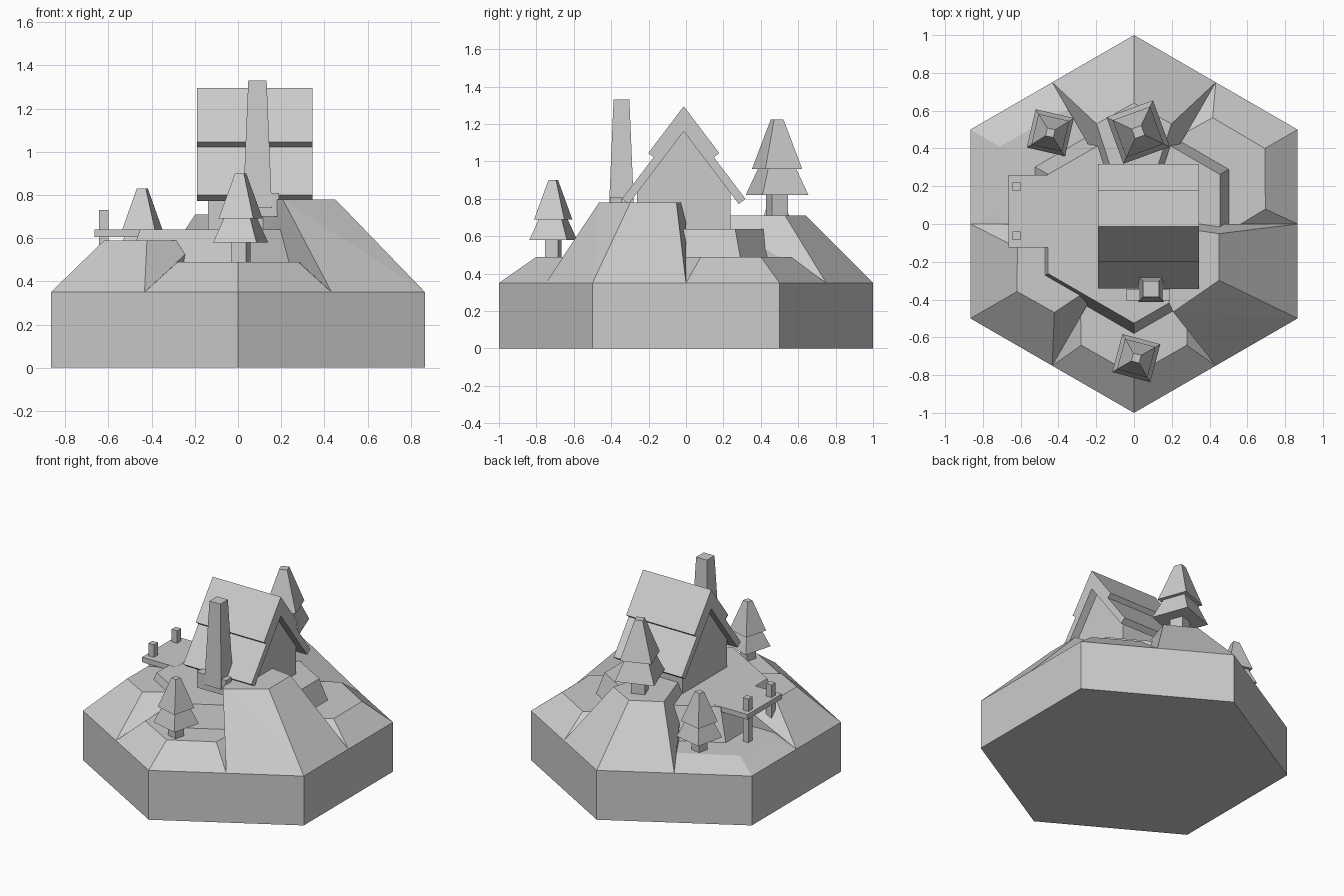
import bpy, bmesh
from math import sin, cos, radians, sqrt

if "Cube" in bpy.data.objects:
    bpy.data.objects.remove(bpy.data.objects["Cube"])


def hull(name, pts):
    """Flat-faced convex solid around a few points."""
    bm = bmesh.new()
    for p in pts:
        bm.verts.new(p)
    res = bmesh.ops.convex_hull(bm, input=bm.verts)
    junk = [v for v in bm.verts if not v.link_faces]
    bmesh.ops.delete(bm, geom=junk, context='VERTS')
    bmesh.ops.dissolve_limit(bm, angle_limit=radians(1), verts=bm.verts, edges=bm.edges)
    bmesh.ops.recalc_face_normals(bm, faces=bm.faces)
    return finish(name, bm)


def finish(name, bm):
    me = bpy.data.meshes.new(name)
    bm.to_mesh(me)
    bm.free()
    ob = bpy.data.objects.new(name, me)
    bpy.context.collection.objects.link(ob)
    return ob


def polar(r, deg, z):
    return (r * cos(radians(deg)), r * sin(radians(deg)), z)


def ring(n, r, z, turn=0, c=(0, 0)):
    return [(c[0] + r * cos(radians(turn + 360 * i / n)),
             c[1] + r * sin(radians(turn + 360 * i / n)), z) for i in range(n)]


def frustum(name, n, r0, z0, r1, z1, turn=0, c=(0, 0)):
    return hull(name, ring(n, r0, z0, turn, c) + ring(n, r1, z1, turn, c))


def box(name, x0, x1, y0, y1, z0, z1):
    return hull(name, [(x, y, z) for x in (x0, x1) for y in (y0, y1) for z in (z0, z1)])


def extrude_x(name, profile, x0, x1):
    """Extrude a (y, z) outline along x."""
    bm = bmesh.new()
    f = bm.faces.new([bm.verts.new((x0, y, z)) for y, z in profile])
    ext = bmesh.ops.extrude_face_region(bm, geom=[f])
    verts = [v for v in ext['geom'] if isinstance(v, bmesh.types.BMVert)]
    bmesh.ops.translate(bm, verts=verts, vec=(x1 - x0, 0, 0))
    bmesh.ops.recalc_face_normals(bm, faces=bm.faces)
    return finish(name, bm)


# Hexagonal base and central hill
G = 0.35
frustum("hex_base", 6, 1, 0, 1, G, 30)
frustum("central_hill", 6, 0.63, G, 0.525, 0.64, 30)


# One mound per hexagon corner, its sides meeting the hexagon edge midpoints
def mound(name, deg, h, top, ray):
    m = sqrt(0.75)
    pts = [(0, 0, G), polar(1, deg, G), (0, 0, h)]
    for s in (-30, 30):
        pts += [polar(m, deg + s, G), polar(ray, deg + s, h)]
    pts += [polar(r, deg + a, h) for r, a in top]
    hull(name, pts)


low = [(0.70, -23.5), (0.80, 0), (0.70, 23.5)]
mound("front_mound", -90, 0.49, low, 0.565)
mound("right_back_mound", 30, 0.49, low, 0.565)
mound("left_front_mound", -150, 0.59, [(0.63, -18.5), (0.715, 0), (0.63, 18)], 0.35)
mound("back_mound", 90, 0.71, [(0.566, -20.5), (0.64, 0), (0.566, 20.5)], 0.12)
mound("right_front_mound", -30, 0.78, [(0.51, -36), (0.54, -3.5), (0.453, 23.5)], 0.1)
mound("left_back_mound", 150, 0.42, [(0.71, -25), (0.82, 0), (0.71, 25)], 0.7)

# House: gabled walls and a two-tier roof
YC = -0.012
extrude_x("house_walls", [(YC - 0.25, 0.6), (YC + 0.25, 0.6), (YC + 0.25, 0.85),
                          (YC, 1.18), (YC - 0.25, 0.85)], -0.14, 0.29)


def roof(name, apex, reach, thick):
    s = 1.32                          # roof slope
    z = apex - s * reach
    dy, dz = thick * 0.8, thick * 0.6  # square-cut eaves
    half = [(reach, z), (reach - dy, z - dz)]
    low_apex = z - dz + s * (reach - dy)
    outline = [(0, apex)] + half + [(0, low_apex)] + [(-y, q) for y, q in half[::-1]]
    extrude_x(name, [(y + YC, q) for y, q in outline], -0.19, 0.345)


roof("lower_roof", 1.235, 0.33, 0.045)
roof("upper_roof", 1.295, 0.19, 0.045)

# Chimney with a stone footing
frustum("chimney", 4, 0.095, 0.74, 0.06, 1.33, 45, (0.09, -0.345))
box("chimney_footing", -0.04, 0.19, -0.405, -0.345, 0.7, 0.81)

# Deck and posts
box("deck", -0.665, -0.40, -0.125, 0.26, 0.605, 0.641)
for i, y in enumerate((-0.062, 0.198)):
    box(f"deck_post_{i + 1}", -0.643, -0.6, y - 0.022, y + 0.022, 0.36, 0.73)


# Two-tier square trees
def tree(name, x, y, z, s, turn):
    tiers = [("trunk", 0.052, -0.02, 0.052, 0.12), ("lower_leaves", 0.147, 0.09, 0.085, 0.21),
             ("upper_leaves", 0.118, 0.20, 0.03, 0.41)]
    for part, r0, z0, r1, z1 in tiers:
        frustum(f"{name}_{part}", 4, r0 * s, z + z0 * s, r1 * s, z + z1 * s, turn, (x, y))


tree("front_tree", 0.012, -0.71, 0.49, 1, 30)
tree("left_tree", -0.443, 0.483, 0.42, 1, 32)
tree("back_tree", 0.022, 0.487, 0.707, 1.26, 65)
